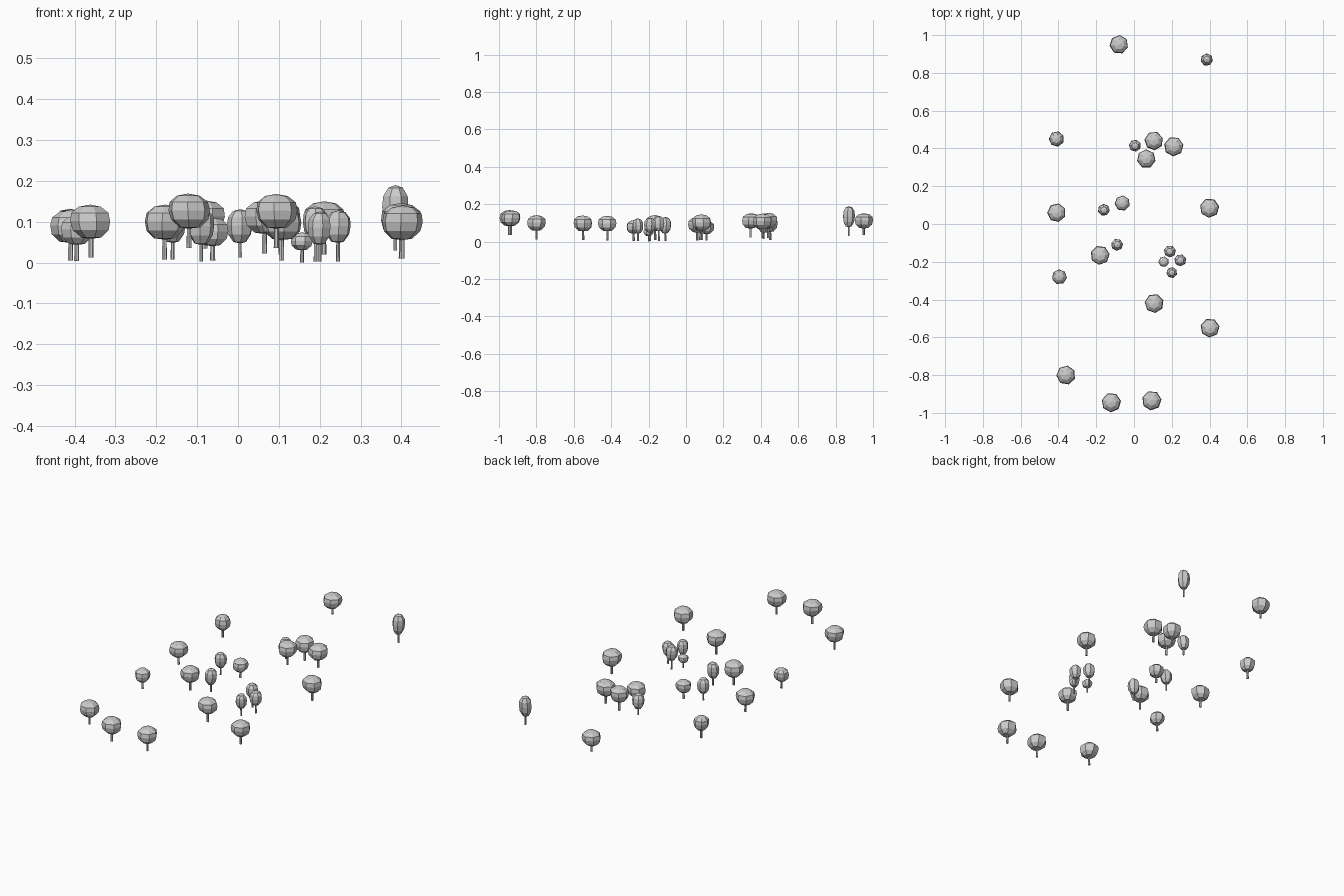
import bpy, bmesh, math, random

random.seed(4)

# x, y, canopy radius, trunk base z, canopy bottom z, canopy top z
TREES = [
    (-0.08, 0.95, 0.050, 0.035, 0.070, 0.152), (0.385, 0.87, 0.033, 0.030, 0.077, 0.190),
    (-0.41, 0.45, 0.041, 0.008, 0.052, 0.132), (0.005, 0.415, 0.032, 0.013, 0.047, 0.131),
    (0.105, 0.44, 0.050, 0.020, 0.070, 0.154), (0.065, 0.345, 0.050, 0.022, 0.070, 0.152),
    (0.21, 0.41, 0.052, 0.020, 0.066, 0.150), (-0.41, 0.06, 0.050, 0.005, 0.048, 0.130),
    (-0.16, 0.075, 0.032, 0.008, 0.048, 0.133), (-0.062, 0.11, 0.041, 0.005, 0.040, 0.110),
    (0.40, 0.085, 0.052, 0.010, 0.058, 0.146), (-0.18, -0.165, 0.051, 0.008, 0.056, 0.142),
    (-0.09, -0.11, 0.032, 0.003, 0.043, 0.132), (0.19, -0.145, 0.032, 0.003, 0.055, 0.138),
    (0.157, -0.20, 0.028, 0.000, 0.030, 0.074), (0.245, -0.192, 0.032, 0.003, 0.048, 0.128),
    (0.20, -0.257, 0.029, 0.003, 0.043, 0.125), (-0.395, -0.28, 0.040, 0.004, 0.043, 0.115),
    (0.107, -0.42, 0.051, 0.005, 0.055, 0.138), (0.402, -0.55, 0.051, 0.010, 0.055, 0.140),
    (-0.36, -0.80, 0.051, 0.012, 0.058, 0.142), (-0.12, -0.945, 0.052, 0.036, 0.083, 0.169),
    (0.094, -0.935, 0.052, 0.036, 0.083, 0.168),
]

# canopy profile: radius share, height share
PROFILE = [(0.50, 0.04), (0.90, 0.26), (1.0, 0.52), (0.93, 0.76), (0.55, 0.94)]


def lathe(name, x, y, rings, sides, turn, low, high):
    """Closed faceted solid from (radius, z, dx, dy) rings and two end points."""
    bm = bmesh.new()
    loops = []
    for r, z, dx, dy in rings:
        loops.append([bm.verts.new((dx + r * math.cos(turn + math.tau * i / sides),
                                    dy + r * math.sin(turn + math.tau * i / sides), z))
                      for i in range(sides)])
    for a, b in zip(loops, loops[1:]):
        for i in range(sides):
            j = (i + 1) % sides
            bm.faces.new((a[i], a[j], b[j], b[i]))
    for loop, z in ((loops[0], low), (loops[-1], high)):
        tip = bm.verts.new((rings[-1][2], rings[-1][3], z))
        for i in range(sides):
            bm.faces.new((loop[i], loop[(i + 1) % sides], tip))
    bmesh.ops.recalc_face_normals(bm, faces=bm.faces)
    me = bpy.data.meshes.new(name)
    bm.to_mesh(me)
    bm.free()
    ob = bpy.data.objects.new(name, me)
    ob.location = (x, y, 0)
    bpy.context.collection.objects.link(ob)


for n, (x, y, r, base, bottom, top) in enumerate(TREES, 1):
    turn = random.uniform(0, math.tau)
    h = top - bottom
    # faceted canopy, its crown leaning slightly
    lean = random.uniform(0, math.tau)
    rings = [(r * p, bottom + h * q, 0.1 * r * (q - 0.5) * math.cos(lean),
              0.1 * r * (q - 0.5) * math.sin(lean)) for p, q in PROFILE]
    lathe(f"tree_canopy_{n:02d}", x, y, rings, 7, turn, bottom, top)
    # thin tapered trunk
    t = 0.0065 if r > 0.035 else 0.005
    joint = bottom + 0.15 * h
    lathe(f"tree_trunk_{n:02d}", x, y, [(t, base, 0, 0), (t * 0.85, joint, 0, 0)],
          6, turn, base, joint)
